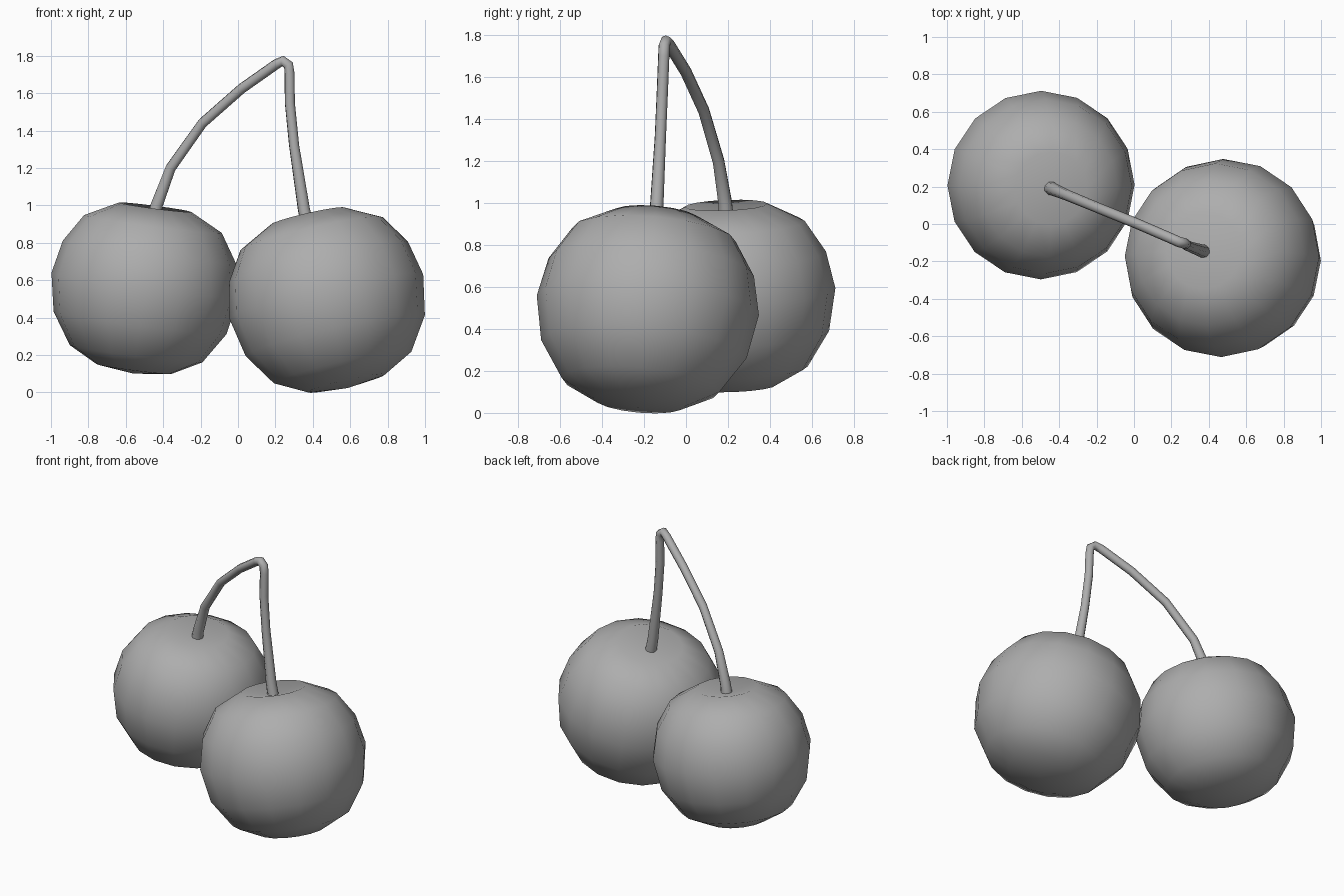
import bpy, bmesh, math
from mathutils import Vector

if "Cube" in bpy.data.objects:
    bpy.data.objects.remove(bpy.data.objects["Cube"])

# Cherry profile (radius, height) from the dimple, over the rim, to the bottom pole
PROFILE = [(0.205, 0.44), (0.39, 0.345), (0.49, 0.187),
           (0.53, 0.0), (0.49, -0.215), (0.376, -0.39), (0.212, -0.477)]
SIDES = 16

# Dark grey for all parts
grey = bpy.data.materials.new("dark_grey")
grey.diffuse_color = (0.42, 0.42, 0.42, 1)
grey.use_nodes = True
grey.node_tree.nodes["Principled BSDF"].inputs["Base Color"].default_value = grey.diffuse_color


def finish(obj):
    obj.data.materials.clear()
    obj.data.materials.append(grey)
    for p in obj.data.polygons:
        p.use_smooth = True


def cherry(name, centre, axis, scale):
    bm = bmesh.new()
    rings = []
    for r, h in PROFILE:
        rings.append([bm.verts.new((r * math.cos(2 * math.pi * i / SIDES),
                                    r * math.sin(2 * math.pi * i / SIDES), h))
                      for i in range(SIDES)])
    top = bm.verts.new((0, 0, 0.395))
    bottom = bm.verts.new((0, 0, -0.503))
    for i in range(SIDES):
        j = (i + 1) % SIDES
        bm.faces.new((top, rings[0][i], rings[0][j]))
        bm.faces.new((bottom, rings[-1][j], rings[-1][i]))
        for a, b in zip(rings, rings[1:]):
            bm.faces.new((a[i], b[i], b[j], a[j]))
    bmesh.ops.recalc_face_normals(bm, faces=bm.faces)
    me = bpy.data.meshes.new(name)
    bm.to_mesh(me)
    bm.free()
    obj = bpy.data.objects.new(name, me)
    bpy.context.collection.objects.link(obj)
    obj.location = centre
    obj.scale = (scale,) * 3
    obj.rotation_mode = 'QUATERNION'
    obj.rotation_quaternion = Vector((0, 0, 1)).rotation_difference(Vector(axis))
    finish(obj)


# Two fruits, each leaning toward the joined stem
cherry("left_cherry", (-0.497, 0.208, 0.575), (0.13, -0.04, 1), 0.952)
cherry("right_cherry", (0.472, -0.182, 0.513), (-0.23, 0.09, 1), 1.003)

# Bent stem joining both fruits: x, y, z, thickness factor
PATH = [(0.375, -0.147, 0.88, 1.3), (0.352, -0.14, 0.98, 1.2), (0.30, -0.122, 1.32, 1.0),
        (0.277, -0.112, 1.55, 1.0), (0.276, -0.106, 1.70, 1.0), (0.270, -0.104, 1.75, 1.0),
        (0.24, -0.096, 1.772, 1.0), (0.205, -0.08, 1.755, 1.0), (0.02, 0.0, 1.625, 1.0),
        (-0.19, 0.085, 1.44, 1.0), (-0.36, 0.155, 1.2, 1.05), (-0.435, 0.187, 1.0, 1.25),
        (-0.45, 0.192, 0.92, 1.35)]
cu = bpy.data.curves.new("stem", 'CURVE')
cu.dimensions = '3D'
cu.bevel_depth = 0.028
cu.bevel_resolution = 2
cu.use_fill_caps = True
sp = cu.splines.new('POLY')
sp.points.add(len(PATH) - 1)
for pt, (x, y, z, r) in zip(sp.points, PATH):
    pt.co = (x, y, z, 1)
    pt.radius = r
stem = bpy.data.objects.new("stem", cu)
bpy.context.collection.objects.link(stem)
bpy.context.view_layer.objects.active = stem
stem.select_set(True)
bpy.ops.object.convert(target='MESH')
finish(bpy.context.view_layer.objects.active)
